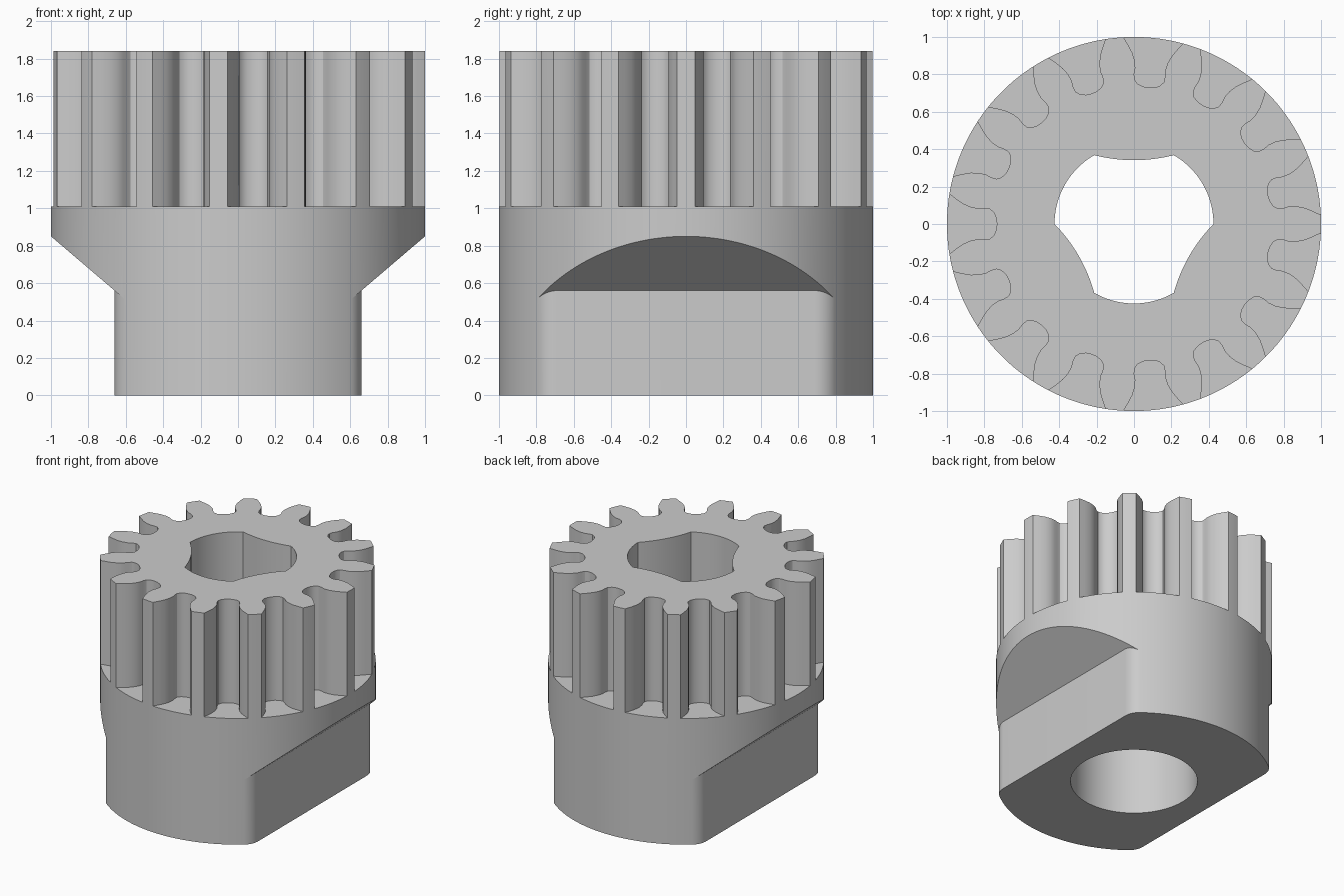
import bpy, bmesh
from math import sin, cos, tau, radians, atan2

cube = bpy.data.objects.get("Cube")
if cube:
    bpy.data.objects.remove(cube, do_unlink=True)

HEIGHT, SHOULDER, TEETH = 1.84, 1.01, 15
FLAT_X, FLAT_Z, SLOPE = 0.66, 0.56, 0.853
BORE, KEY = 0.46, 0.425


def circle(r, n):
    return [(r * cos(tau * i / n), r * sin(tau * i / n)) for i in range(n)]


def turn(points, a):
    return [(x * cos(a) - y * sin(a), x * sin(a) + y * cos(a)) for x, y in points]


def prisms(name, outlines, z0, top):
    """Extrude flat outlines from z0 to a height given by top(x, y)."""
    bm = bmesh.new()
    for pts in outlines:
        low = [bm.verts.new((x, y, z0)) for x, y in pts]
        high = [bm.verts.new((x, y, top(x, y))) for x, y in pts]
        bm.faces.new(low[::-1])
        bm.faces.new(high)
        for i in range(len(pts)):
            j = (i + 1) % len(pts)
            bm.faces.new((low[i], low[j], high[j], high[i]))
    bmesh.ops.recalc_face_normals(bm, faces=bm.faces)
    mesh = bpy.data.meshes.new(name)
    bm.to_mesh(mesh)
    bm.free()
    ob = bpy.data.objects.new(name, mesh)
    bpy.context.collection.objects.link(ob)
    return ob


def cut(body, cutter):
    cutter.hide_render = True
    mod = body.modifiers.new(cutter.name, 'BOOLEAN')
    mod.operation, mod.solver, mod.object = 'DIFFERENCE', 'EXACT', cutter
    bpy.context.view_layer.objects.active = body
    bpy.ops.object.modifier_apply(modifier=mod.name)
    bpy.data.objects.remove(cutter, do_unlink=True)


# Solid blank
gear = prisms("splined_gear_hub", [circle(1, 180)], 0, lambda x, y: HEIGHT)

# Tooth gaps: half profile mirrored, then repeated around the axis
half = [(1.03, 0.18), (0.987, 0.16), (0.95, 0.132), (0.91, 0.105), (0.87, 0.088),
        (0.83, 0.08), (0.80, 0.083), (0.77, 0.079), (0.748, 0.06), (0.736, 0.03)]
gap = [(x, -y) for x, y in half] + [(0.733, 0)] + half[::-1]
gaps = [turn(gap, tau * (i + 0.5) / TEETH) for i in range(TEETH)]
cut(gear, prisms("tooth_gaps", gaps, SHOULDER, lambda x, y: HEIGHT + 0.1))

# Side flats with rounded corners and sloped undersides
r = 0.135
cx = FLAT_X - r
cy = ((1 - r) ** 2 - cx ** 2) ** 0.5
end = atan2(cy, cx)
arc = [(cx + r * cos(end * i / 8), cy + r * sin(end * i / 8)) for i in range(9)]
ex, ey = arc[-1]
arc += [(ex - 0.3 * sin(end) + 0.002, ey + 0.3 * cos(end) + 0.002), (1.4, ey + 0.3)]
flat = [(x, -y) for x, y in arc[::-1]] + arc
cut(gear, prisms("side_flats", [flat, turn(flat, tau / 2)], -0.1,
                 lambda x, y: FLAT_Z + SLOPE * (abs(x) - FLAT_X)))

# Round lower bore
cut(gear, prisms("round_bore", [circle(BORE, 96)], -0.1, lambda x, y: SHOULDER))

# Keyed upper bore: three round lobes alternating with three inward bulges
hole = []
for lobe in range(3):
    start = radians(30 + 120 * lobe)
    lobe_arc = [(KEY * cos(radians(a)), KEY * sin(radians(a))) for a in range(-30, 31, 3)]
    hole += turn(lobe_arc, start)
    chord, sag = KEY * cos(radians(30)), 0.027
    bulge = [(chord - sag * (1 - (t / 8) ** 2), KEY / 2 * t / 8) for t in range(-7, 8)]
    hole += turn(bulge, start + radians(60))
cut(gear, prisms("keyed_bore", [hole], SHOULDER - 0.05, lambda x, y: HEIGHT + 0.1))

# Single grey finish
grey = bpy.data.materials.new("light_grey")
grey.use_nodes = True
colour = (0.6, 0.6, 0.6, 1)
grey.diffuse_color = colour
grey.node_tree.nodes["Principled BSDF"].inputs["Base Color"].default_value = colour
gear.data.materials.clear()
gear.data.materials.append(grey)

bpy.ops.object.select_all(action='DESELECT')
gear.select_set(True)
bpy.context.view_layer.objects.active = gear
bpy.ops.object.shade_smooth_by_angle(angle=radians(30))
